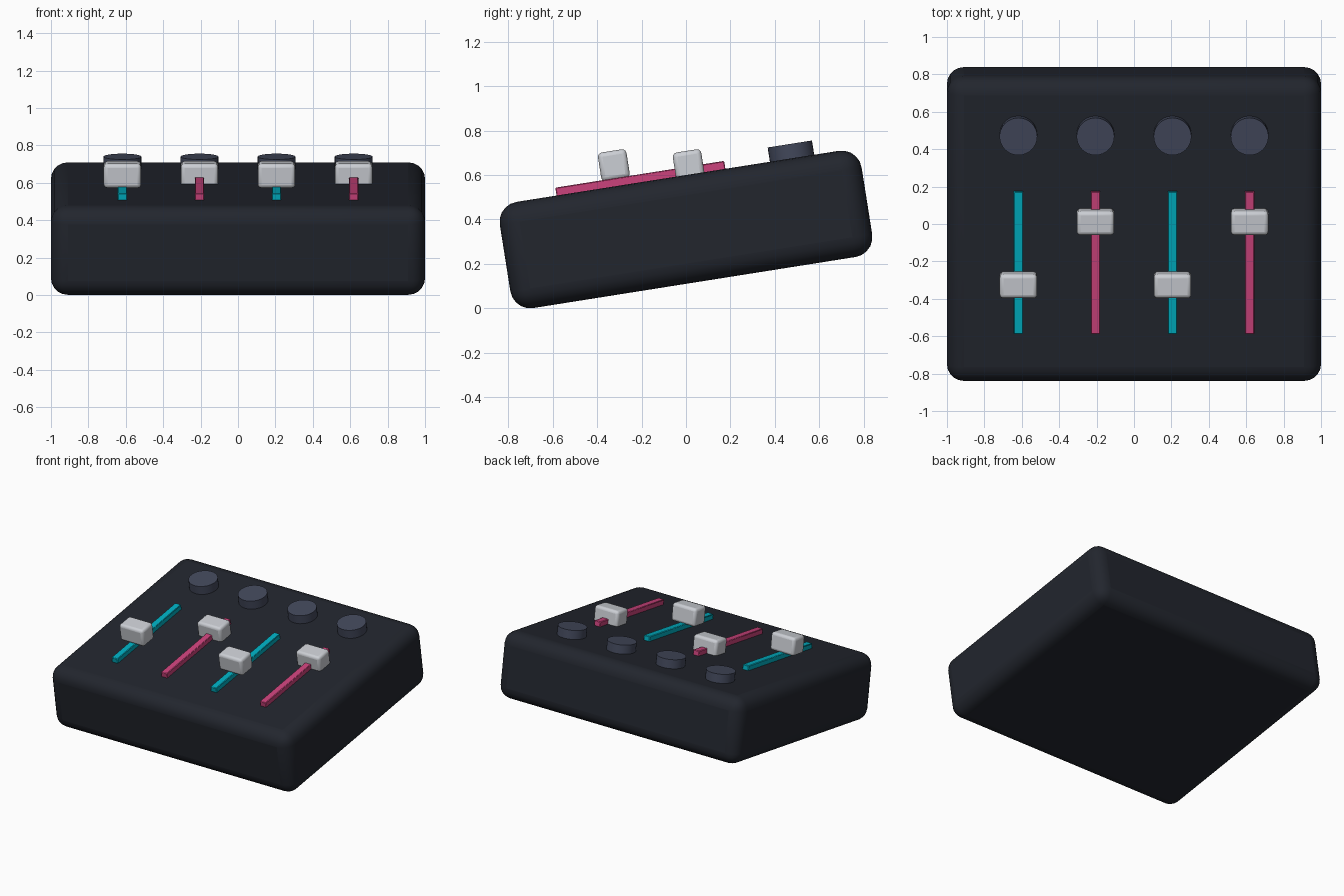
import bpy, bmesh, math
from mathutils import Matrix, Vector

if "Cube" in bpy.data.objects:
    bpy.data.objects.remove(bpy.data.objects["Cube"])

TILT = math.radians(9)
FRAME = Matrix.Translation((0, 0, 0.355)) @ Matrix.Rotation(TILT, 4, 'X')


def material(name, rgb):
    m = bpy.data.materials.new(name)
    m.diffuse_color = (*rgb, 1)
    m.use_nodes = True
    m.node_tree.nodes["Principled BSDF"].inputs["Base Color"].default_value = m.diffuse_color
    return m


DARK = material("charcoal", (0.016, 0.019, 0.027))
SLATE = material("slate", (0.055, 0.065, 0.105))
CYAN = material("cyan", (0.0, 0.42, 0.53))
PINK = material("pink", (0.6, 0.055, 0.2))
SILVER = material("silver", (0.6, 0.62, 0.66))


def finish(name, bm, loc, mat, bevel=0, segments=3):
    """Place a mesh in the tilted frame of the console."""
    me = bpy.data.meshes.new(name)
    bm.to_mesh(me)
    bm.free()
    ob = bpy.data.objects.new(name, me)
    bpy.context.collection.objects.link(ob)
    ob.matrix_world = FRAME @ Matrix.Translation(loc)
    me.materials.append(mat)
    if bevel:
        mod = ob.modifiers.new("bevel", 'BEVEL')
        mod.width, mod.segments = bevel, segments
    bpy.ops.object.select_all(action='DESELECT')
    ob.select_set(True)
    bpy.context.view_layer.objects.active = ob
    bpy.ops.object.shade_smooth_by_angle(angle=math.radians(35))
    return ob


def box(name, size, loc, mat, bevel, segments=3):
    bm = bmesh.new()
    bmesh.ops.create_cube(bm, size=1)
    bmesh.ops.scale(bm, vec=size, verts=bm.verts)
    return finish(name, bm, loc, mat, bevel, segments)


def cylinder(name, radius, height, loc, mat):
    bm = bmesh.new()
    bmesh.ops.create_cone(bm, cap_ends=True, segments=32, radius1=radius,
                          radius2=radius, depth=height)
    return finish(name, bm, loc, mat)


# Tilted rounded housing
box("console_body", (2, 1.65, 0.484), (0, 0, 0), DARK, 0.09, 5)

# Four channels: coloured track, fader cap and knob
for i in range(4):
    x = (i - 1.5) * 0.412
    low = i % 2 == 0
    box(f"fader_track_{i + 1}", (0.05, 0.77, 0.06), (x, -0.167, 0.248),
        CYAN if low else PINK, 0.004, 1)
    # Caps share one world height, so the front ones stand prouder
    cap = FRAME.inverted() @ Vector((x, -0.325 if low else 0.012, 0.644))
    box(f"fader_cap_{i + 1}", (0.2, 0.13, 0.131), cap, SILVER, 0.02)
    cylinder(f"knob_{i + 1}", 0.101, 0.09, (x, 0.522, 0.262), SLATE)
